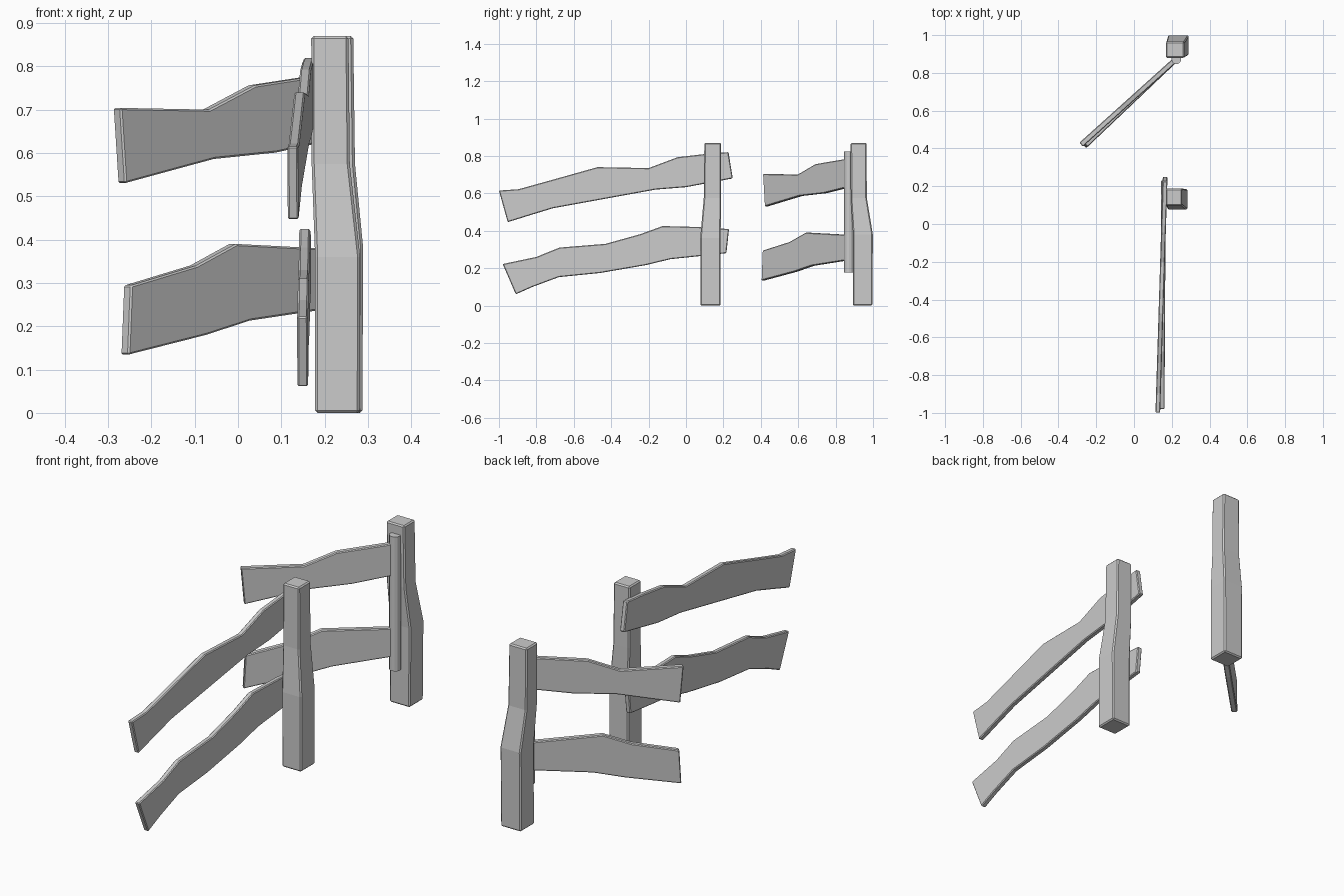
import bpy
import bmesh
from mathutils import Vector

if "Cube" in bpy.data.objects:
    bpy.data.objects.remove(bpy.data.objects["Cube"], do_unlink=True)

grey = bpy.data.materials.new("plain grey")
grey.use_nodes = True
colour = (0.6, 0.6, 0.6, 1)
grey.diffuse_color = colour
grey.node_tree.nodes["Principled BSDF"].inputs["Base Color"].default_value = colour


def finish(name, bm, bevel):
    """Turn a bmesh into an object with narrow chamfered edges."""
    bmesh.ops.recalc_face_normals(bm, faces=bm.faces)
    mesh = bpy.data.meshes.new(name)
    bm.to_mesh(mesh)
    bm.free()
    mesh.materials.append(grey)
    obj = bpy.data.objects.new(name, mesh)
    bpy.context.collection.objects.link(obj)
    if bevel:
        mod = obj.modifiers.new("chamfer", "BEVEL")
        mod.width = bevel
        mod.segments = 1
        mod.limit_method = "ANGLE"
    return obj


def post(name, sections):
    """Loft rectangles given as (z, x0, x1, y0, y1)."""
    bm = bmesh.new()
    rings = [[bm.verts.new(p) for p in
              ((x0, y0, z), (x1, y0, z), (x1, y1, z), (x0, y1, z))]
             for z, x0, x1, y0, y1 in sections]
    for low, high in zip(rings, rings[1:]):
        for i in range(4):
            j = (i + 1) % 4
            bm.faces.new((low[i], low[j], high[j], high[i]))
    bm.faces.new(rings[0])
    bm.faces.new(rings[-1])
    return finish(name, bm, 0.006)


def board(name, outline, start, end, thick):
    """Extrude a (y, z) outline across the vertical plane through start and end."""
    a, b = Vector(start), Vector(end)
    run = b - a
    side = Vector((run.y, -run.x)).normalized() * thick / 2
    bm = bmesh.new()
    faces = []
    for sign in (-1, 1):
        verts = []
        for y, z in outline:
            p = a + run * ((y - a.y) / run.y) + side * sign
            verts.append(bm.verts.new((p.x, p.y, z)))
        faces.append(bm.faces.new(verts))
    back, front = (list(f.verts) for f in faces)
    for i in range(len(back)):
        j = (i + 1) % len(back)
        bm.faces.new((back[i], back[j], front[j], front[i]))
    return finish(name, bm, 0.004)


# Posts, each with a wider foot
post("fence_post", [
    (0, .178, .281, .077, .185), (.36, .178, .282, .076, .185),
    (.575, .170, .258, .095, .188), (.87, .169, .255, .098, .187)])
post("gate_post", [
    (0, .179, .287, .892, .997), (.38, .180, .289, .893, .999),
    (.575, .171, .270, .881, .967), (.87, .170, .266, .880, .965)])

# Long fence boards
board("fence_board_upper", [
    (-1, .615), (-.895, .622), (-.74, .665), (-.473, .74), (-.2, .735),
    (-.045, .793), (.1, .81), (.227, .82), (.25, .68), (0, .633),
    (-.163, .62), (-.713, .52), (-.85, .478), (-.953, .446)],
    (.126, -1), (.165, .25), .025)
board("fence_board_lower", [
    (-.98, .222), (-.8, .26), (-.676, .31), (-.43, .33), (-.243, .382),
    (-.125, .425), (.07, .42), (.23, .409), (.216, .28), (.07, .264),
    (-.083, .248), (-.216, .216), (-.46, .174), (-.68, .152),
    (-.82, .1), (-.91, .06)],
    (.149, -.98), (.156, .23), .025)

# Open gate boards
board("gate_board_upper", [
    (.42, .704), (.605, .7), (.7, .756), (.87, .785),
    (.87, .632), (.745, .601), (.615, .586), (.43, .53)],
    (-.28, .42), (.22, .87), .028)
board("gate_board_lower", [
    (.418, .294), (.562, .34), (.649, .39), (.87, .378),
    (.87, .243), (.68, .213), (.584, .18), (.412, .134)],
    (-.262, .412), (.22, .87), .028)

# Hinge pole of the gate
pole = bmesh.new()
bmesh.ops.create_cone(pole, cap_ends=True, segments=12,
                      radius1=.026, radius2=.026, depth=.645)
bmesh.ops.translate(pole, verts=pole.verts, vec=(.224, .872, .5))
finish("hinge_pole", pole, 0)
